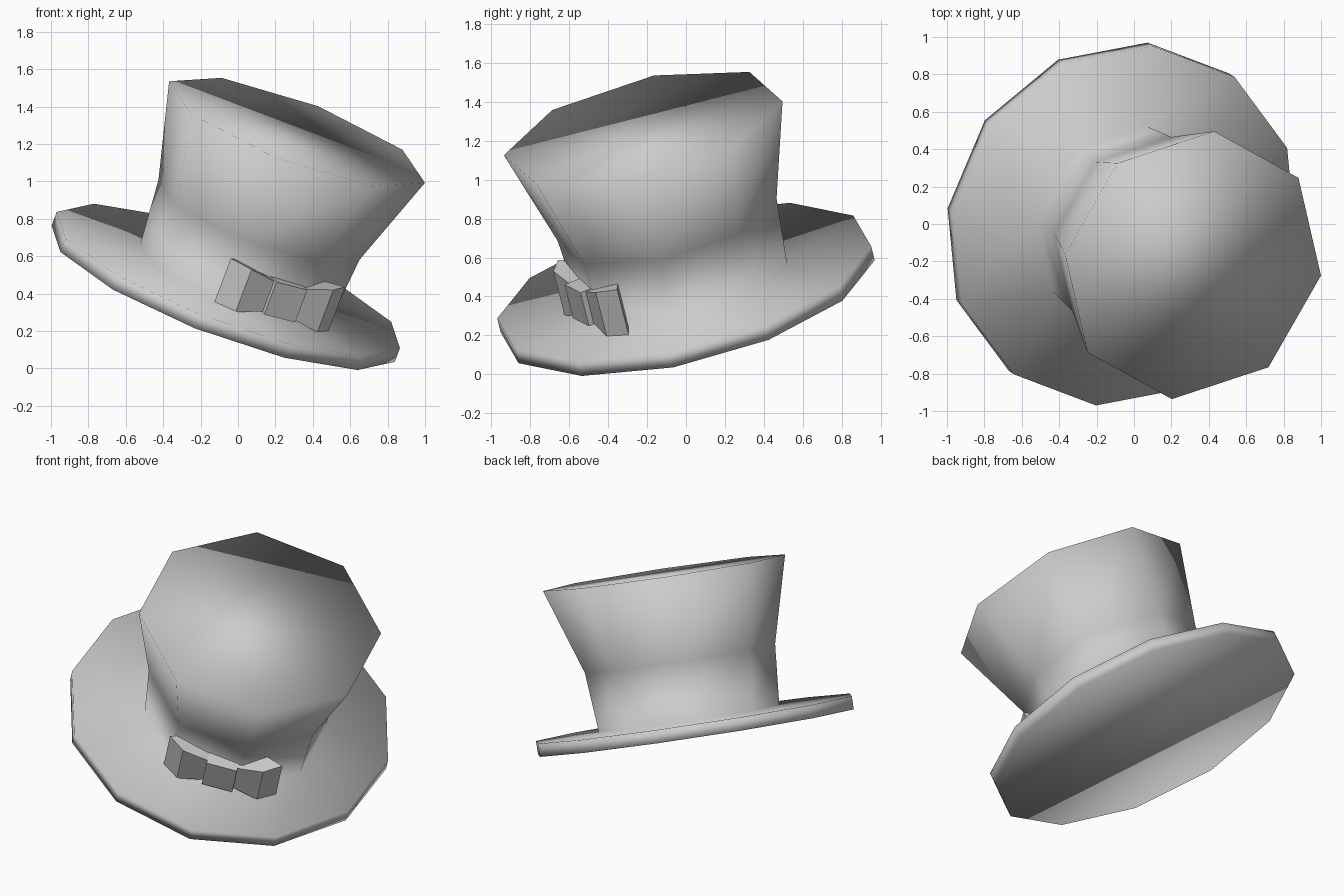
import bpy, bmesh
from math import cos, sin, pi, radians
from mathutils import Matrix, Vector

cube = bpy.data.objects.get("Cube")
if cube:
    bpy.data.objects.remove(cube, do_unlink=True)

felt = bpy.data.materials.new("grey_felt")
felt.use_nodes = True
grey = (0.6, 0.6, 0.6, 1)
felt.diffuse_color = grey
felt.node_tree.nodes["Principled BSDF"].inputs["Base Color"].default_value = grey

# Tilted frame of the whole hat: up is the crown axis, origin is the brim underside
up = Vector((0.343, -0.23, 0.911)).normalized()
side = Vector((0.922, -0.075, -0.366))
side = (side - up * side.dot(up)).normalized()
back = up.cross(side)
tilt = Matrix((side, back, up)).transposed().to_4x4()
tilt.translation = (-0.079, 0.009, 0.40)
# Frame of the bow, sitting against the front of the crown
bow_frame = tilt @ Matrix.Translation((0.344, -0.468, 0.204)) @ Matrix.Rotation(radians(31), 4, "Z")


def finish(name, bm, frame, smooth):
    bmesh.ops.recalc_face_normals(bm, faces=bm.faces)
    mesh = bpy.data.meshes.new(name)
    bm.to_mesh(mesh)
    bm.free()
    mesh.transform(frame)
    mesh.materials.append(felt)
    for p in mesh.polygons:
        p.use_smooth = smooth
    obj = bpy.data.objects.new(name, mesh)
    bpy.context.collection.objects.link(obj)
    return obj


def ring(bm, count, radius, height, shift=0):
    verts = [bm.verts.new((shift + radius * cos(2 * pi * i / count),
                           radius * sin(2 * pi * i / count), height)) for i in range(count)]
    return verts, [bm.edges.new((verts[i], verts[(i + 1) % count])) for i in range(count)]


# Brim and crown: twelve-sided brim bridged into an eight-sided flared crown
bm = bmesh.new()
rings = [ring(bm, 12, 0.99, 0), ring(bm, 12, 0.99, 0.08),
         ring(bm, 8, 0.55, 0.085, 0.04), ring(bm, 8, 0.58, 0.45, 0.04),
         ring(bm, 8, 0.738, 0.975, 0.065)]
for lower, upper in zip(rings, rings[1:]):
    bmesh.ops.bridge_loops(bm, edges=lower[1] + upper[1])
bm.faces.new(rings[0][0])
bm.faces.new(rings[-1][0])
finish("hat_brim_and_crown", bm, tilt, True)


# Bow loops: flared prisms, taller towards the outer end (outline is along, depth, half height)
outline = [(0.08, -0.02, 0.085), (0.25, -0.03, 0.125), (0.35, 0.05, 0.135),
           (0.25, 0.1, 0.125), (0.08, 0.05, 0.085)]
for name, s in (("bow_loop_left", 1), ("bow_loop_right", -1)):
    bm = bmesh.new()
    low = [bm.verts.new((s * x, y, -h)) for x, y, h in outline]
    top = [bm.verts.new((s * x, y, h)) for x, y, h in outline]
    bm.faces.new(low)
    bm.faces.new(top)
    n = len(outline)
    for i in range(n):
        j = (i + 1) % n
        bm.faces.new((low[i], low[j], top[j], top[i]))
    finish(name, bm, bow_frame, False)

# Bow knot
bm = bmesh.new()
bmesh.ops.create_cube(bm, size=1, matrix=Matrix.Diagonal((0.19, 0.1, 0.19, 1)))
finish("bow_knot", bm, bow_frame, False)
